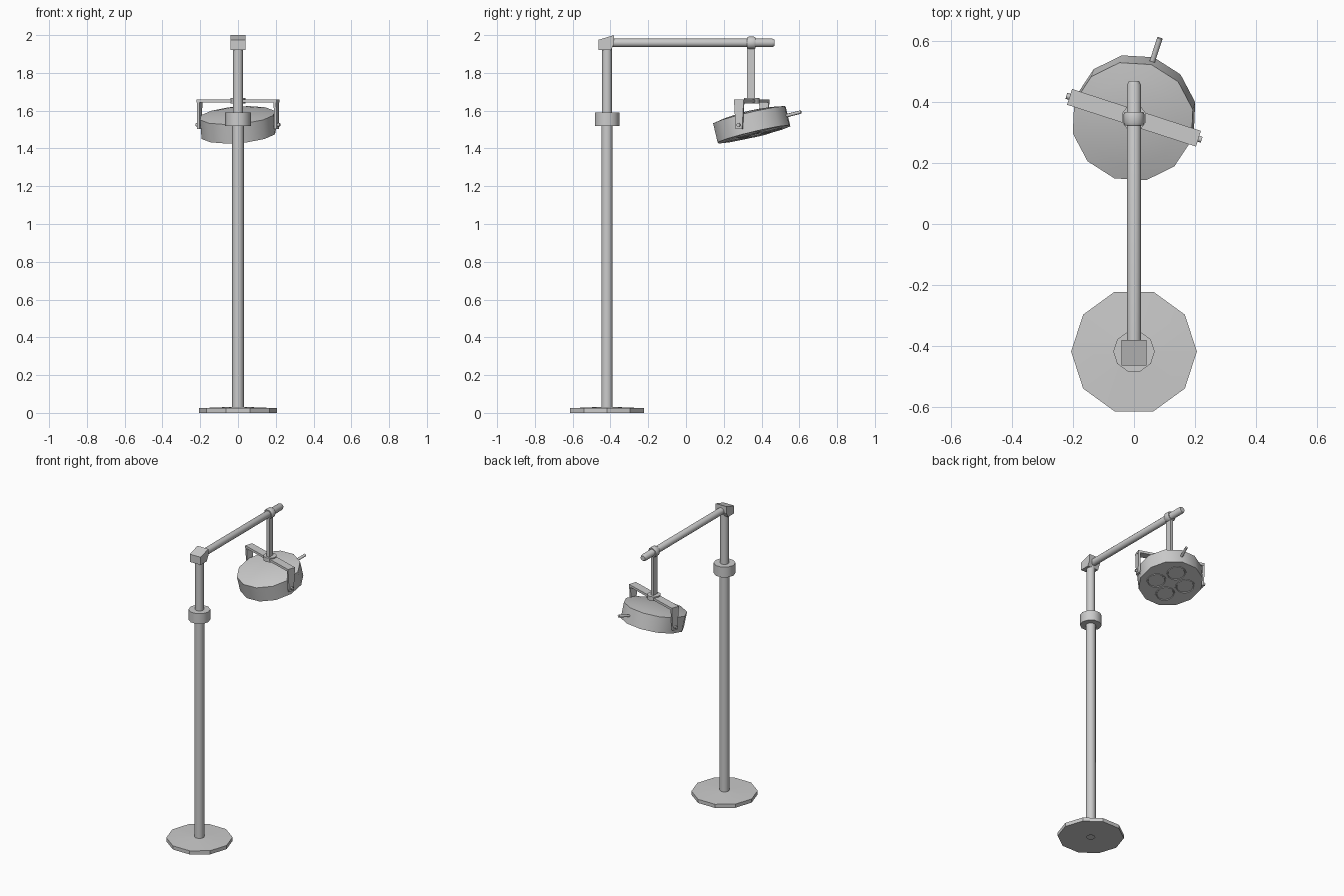
import bpy, bmesh, math
from mathutils import Matrix, Vector

if "Cube" in bpy.data.objects:
    bpy.data.objects.remove(bpy.data.objects["Cube"])

POLE_Y, HEAD_Y = -0.418, 0.348
YAW = Matrix.Translation((0, HEAD_Y, 0)) @ Matrix.Rotation(math.radians(-18), 4, 'Z')
HEAD = YAW @ Matrix.Translation((0, 0, 1.525)) @ Matrix.Rotation(math.radians(14), 4, 'X')


def finish(name, bm, matrix, smooth):
    bmesh.ops.recalc_face_normals(bm, faces=bm.faces)
    me = bpy.data.meshes.new(name)
    bm.to_mesh(me)
    bm.free()
    me.transform(matrix)
    ob = bpy.data.objects.new(name, me)
    bpy.context.collection.objects.link(ob)
    if smooth:
        bpy.ops.object.select_all(action='DESELECT')
        ob.select_set(True)
        bpy.context.view_layer.objects.active = ob
        bpy.ops.object.shade_smooth_by_angle(angle=math.radians(smooth))
    return ob


def lathe(name, profile, sides, matrix, smooth=40):
    """Revolve (radius, z) points around z; radius 0 closes to a point."""
    bm = bmesh.new()
    rings = []
    for r, z in profile:
        n = 1 if r == 0 else sides
        rings.append([bm.verts.new((r * math.cos(math.tau * i / sides),
                                    r * math.sin(math.tau * i / sides), z)) for i in range(n)])
    for a, b in zip(rings, rings[1:]):
        for i in range(sides):
            j = (i + 1) % sides
            quad = [a[i % len(a)], a[j % len(a)], b[j % len(b)], b[i % len(b)]]
            bm.faces.new(list(dict.fromkeys(quad)))
    return finish(name, bm, matrix, smooth)


def prism(name, outline, half, matrix):
    """Extrude a (y, z) outline along x from -half to half."""
    bm = bmesh.new()
    face = bm.faces.new([bm.verts.new((-half, y, z)) for y, z in outline])
    ext = bmesh.ops.extrude_face_region(bm, geom=[face])['geom']
    bmesh.ops.translate(bm, vec=(2 * half, 0, 0),
                        verts=[v for v in ext if isinstance(v, bmesh.types.BMVert)])
    return finish(name, bm, matrix, 0)


def rect(y, z0, z1):
    return [(-y, z0), (y, z0), (y, z1), (-y, z1)]


T = Matrix.Translation
pole = T((0, POLE_Y, 0))
along_y = Matrix.Rotation(math.radians(-90), 4, 'X')
along_x = Matrix.Rotation(math.radians(90), 4, 'Y')

# stand: base plate, lower and upper pole, height collar
lathe("base_plate", [(0.026, 0), (0.206, 0), (0.206, 0.025), (0.03, 0.032)], 10, pole, 30)
lathe("lower_pole", [(0.031, 0.03), (0.031, 1.55)], 10, pole)
lathe("upper_pole", [(0.027, 1.5), (0.027, 1.94)], 10, pole)
lathe("height_collar", [(0.028, 1.52), (0.068, 1.52), (0.068, 1.59), (0.026, 1.59)], 10, pole)

# corner block with sloped top
prism("corner_block", [(-0.464, 1.922), (-0.397, 1.922), (-0.38, 1.955), (-0.38, 2.0),
                       (-0.464, 1.975)], 0.041, Matrix.Identity(4))

# horizontal arm and its sliding ring
lathe("arm", [(0, -0.39), (0.023, -0.39), (0.023, 0.455), (0.017, 0.468), (0, 0.468)], 12,
      T((0, 0, 1.959)) @ along_y)
lathe("arm_ring", [(0.023, -0.022), (0.03, -0.022), (0.034, -0.014), (0.034, 0.014),
                   (0.03, 0.022), (0.023, 0.022)], 10, T((0, HEAD_Y - 0.003, 1.959)) @ along_y)

# drop bar and swivel
prism("drop_bar", rect(0.021, 1.65, 1.945), 0.011, T((0, HEAD_Y - 0.003, 0)))
lathe("swivel", [(0, 1.638), (0.042, 1.638), (0.042, 1.667), (0, 1.667)], 10, YAW)

# yoke: cross bar, tapered legs, pivot pins
prism("yoke_bar", rect(0.027, 1.644, 1.66), 0.222, YAW)
for side, s in (("left", -1), ("right", 1)):
    prism("yoke_leg_" + side, [(-0.018, 1.503), (0.018, 1.503), (0.027, 1.655), (-0.027, 1.655)],
          0.007, YAW @ T((s * 0.214, 0, 0)))
    lathe("pivot_pin_" + side, [(0, -0.02), (0.01, -0.02), (0.01, 0.02), (0, 0.02)], 8,
          YAW @ T((s * 0.213, 0, 1.525)) @ along_x, 50)

# lamp head: twelve-sided drum with shallow dome
lathe("lamp_head", [(0, -0.052), (0.202, -0.052), (0.202, 0.052), (0.15, 0.062),
                    (0.08, 0.07), (0, 0.073)], 12, HEAD)

# four lenses with raised rims on the underside
for i in range(4):
    a = math.tau * i / 4
    lathe(f"lens_{i + 1}", [(0.062, -0.05), (0.062, -0.057), (0.055, -0.057), (0.052, -0.053),
                            (0, -0.053)], 14, HEAD @ T((0.096 * math.cos(a), 0.096 * math.sin(a), 0)))

# handle
lathe("handle", [(0, 0.18), (0.009, 0.18), (0.009, 0.283), (0, 0.285)], 8, HEAD @ along_y, 50)
